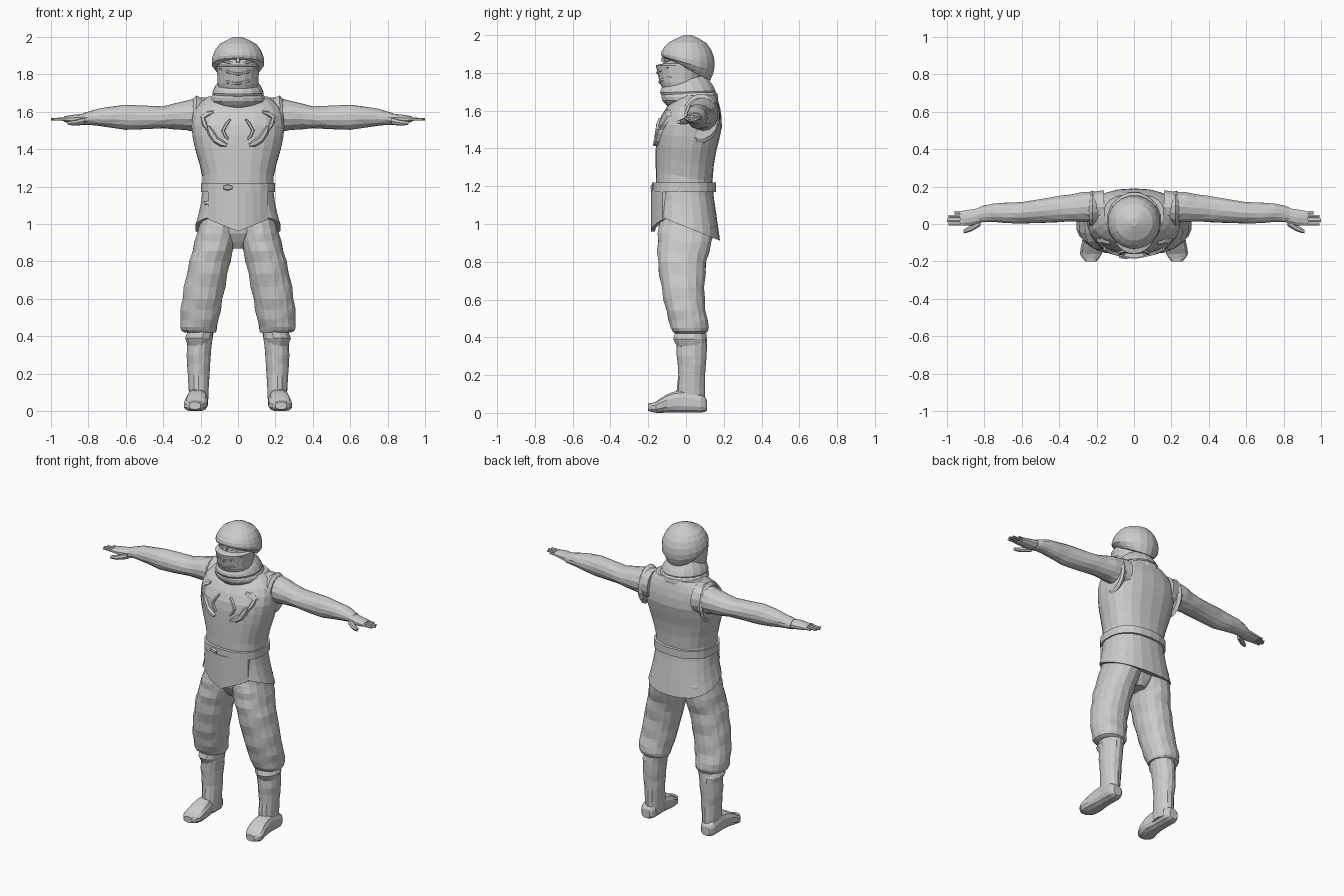
import bpy, bmesh, math
from mathutils import Vector
from mathutils.bvhtree import BVHTree

if "Cube" in bpy.data.objects:
    bpy.data.objects.remove(bpy.data.objects["Cube"])

grey = (.6, .6, .6, 1)
cloth = bpy.data.materials.new("plain_grey")
cloth.use_nodes = True
cloth.diffuse_color = grey
cloth.node_tree.nodes["Principled BSDF"].inputs["Base Color"].default_value = grey
surfaces = {}


def finish(name, bm):
    """Turn a bmesh into a flat shaded object and keep its surface for projecting."""
    bmesh.ops.recalc_face_normals(bm, faces=bm.faces[:])
    bmesh.ops.triangulate(bm, faces=[face for face in bm.faces if len(face.verts) == 4])
    surfaces[name] = BVHTree.FromBMesh(bm)
    mesh = bpy.data.meshes.new(name)
    bm.to_mesh(mesh)
    bm.free()
    mesh.materials.append(cloth)
    obj = bpy.data.objects.new(name, mesh)
    bpy.context.collection.objects.link(obj)


def smooth(rows, steps):
    """Fill in rows along a soft curve through the given ones."""
    rows = [Vector(row) for row in rows]
    padded = [rows[0], *rows, rows[-1]]
    filled = []
    for before, start, end, after in zip(padded, padded[1:], padded[2:], padded[3:]):
        leave, arrive = (end - before) / 2, (after - start) / 2
        for step in range(steps):
            t = step / steps
            ease = t * t * (3 - 2 * t)
            filled.append(start.lerp(end, ease) + leave * t * (1 - t) ** 2
                          - arrive * t * t * (1 - t))
    return filled + [rows[-1]]


def bridge(bm, loops, closed=True):
    """Skin consecutive loops of vertices and cap both ends."""
    count = len(loops[0])
    for lower, upper in zip(loops, loops[1:]):
        for i in range(count if closed else count - 1):
            j = (i + 1) % count
            bm.faces.new((lower[i], lower[j], upper[j], upper[i]))
    bm.faces.new(loops[0])
    bm.faces.new(loops[-1])


def loft(name, rows, axis="z", sides=16, side=1, power=2, steps=2, tilt=0, wrinkle=0):
    """Skin rounded sections given as position, centre u and v, radius u and v.

    The first section leans by tilt, fading out towards the last one."""
    bm = bmesh.new()
    loops = []
    sections = smooth(rows, steps)
    for index, (pos, cu, cv, ru, rv) in enumerate(sections):
        lean = tilt * (1 - index / (len(sections) - 1)) ** 2
        loop = []
        for i in range(sides):
            angle = math.tau * (i + .5) / sides
            cos, sin = math.cos(angle), math.sin(angle)
            swell = 1 + wrinkle * math.sin(pos * 50 + angle * 2)
            u = cu + math.copysign(abs(cos) ** (2 / power), cos) * ru * swell
            dv = math.copysign(abs(sin) ** (2 / power), sin) * rv * swell
            v, w = cv + dv, pos + lean * dv
            x, y, z = {"z": (u, v, w), "x": (w, u, v), "y": (u, w, v)}[axis]
            loop.append(bm.verts.new((x * side, y, z)))
        loops.append(loop)
    bridge(bm, loops)
    finish(name, bm)


def ridge(name, target, points, width, height, side=1):
    """Raised tapering fold following x, z points on the front of a part."""
    bm = bmesh.new()
    path = smooth(points, 2)
    loops = []
    for i, point in enumerate(path):
        along = (path[min(i + 1, len(path) - 1)] - path[max(i - 1, 0)]).normalized()
        across = Vector((-along.y, along.x)) * width / 2
        if i in (0, len(path) - 1):
            across /= 2
        loop = []
        for offset, lift in ((-1, -.004), (-.5, height), (.5, height), (1, -.004)):
            x, z = point + across * offset
            hit = surfaces[target].ray_cast(Vector((x * side, -1, z)), Vector((0, 1, 0)))[0]
            loop.append(bm.verts.new((x * side, hit.y - lift, z)))
        loops.append(loop)
    bridge(bm, loops, closed=False)
    finish(name, bm)


# Sleeveless tunic with a hem that drops towards the back
loft("tunic", [
    (.98, 0, .01, .23, .17), (1.1, 0, 0, .2, .16), (1.25, 0, -.01, .19, .15),
    (1.4, 0, 0, .23, .16), (1.52, 0, .02, .25, .17), (1.62, 0, .04, .23, .14),
    (1.68, 0, .06, .16, .1)], sides=22, power=2.4, tilt=-.4)
loft("hips", [(.87, 0, 0, .05, .08), (.95, 0, 0, .18, .13), (1.05, 0, 0, .2, .14)])

# Belt, slanting strap and buckle
loft("belt", [(1.17, 0, -.01, .2, .17), (1.22, 0, -.01, .2, .17)],
     sides=22, power=2.4, steps=1)
ridge("slanting_strap", "tunic", [(-.18, 1.11), (0, 1.15), (.17, 1.2)], .04, .015)
ridge("buckle", "belt", [(-.08, 1.195), (-.03, 1.195)], .04, .01)

# Pointed front flap below the belt, curved around the body
bm = bmesh.new()
columns = []
for i in range(-4, 5):
    x = i * .04
    front = 2.4 * x * x - .185
    corners = ((front, 1.18), (front, .96 + abs(x) * .4))
    columns.append([bm.verts.new((x, y, z)) for y, z in corners + tuple(
        (y + .02, z) for y, z in reversed(corners))])
bridge(bm, columns)
finish("front_flap", bm)

# Masked face, stepping back at the eye slit
loft("masked_face", [
    (1.64, 0, 0, .1, .09), (1.75, 0, -.03, .11, .11), (1.84, 0, -.03, .115, .13),
    (1.85, 0, -.01, .11, .11), (1.91, 0, 0, .11, .11)], sides=18, steps=1)
ridge("mask_fold_upper", "masked_face", [(-.1, 1.83), (0, 1.8), (.1, 1.83)], .02, .006)
ridge("mask_fold_lower", "masked_face", [(-.1, 1.77), (0, 1.75), (.1, 1.78)], .02, .006)
ridge("nose", "masked_face", [(0, 1.89), (0, 1.86)], .03, .015)

# Cap pulled down at the back, and two rolls of cowl
loft("cap", [
    (1.82, 0, .01, .11, .12), (1.85, 0, .01, .14, .14), (1.9, 0, .01, .135, .14),
    (1.96, 0, .01, .1, .1), (2, 0, .01, .02, .02)], sides=20, tilt=-.5)
loft("cowl_lower", [
    (1.61, 0, .03, .11, .13), (1.65, 0, .02, .15, .15), (1.69, 0, .02, .14, .15),
    (1.72, 0, .01, .11, .12)], tilt=-.1)
loft("cowl_upper", [
    (1.76, 0, 0, .1, .1), (1.74, 0, 0, .12, .13), (1.7, 0, .01, .14, .15),
    (1.68, 0, .01, .13, .14)], tilt=.3)

for label, side in (("left", 1), ("right", -1)):
    # Bare arm coming out of a rolled armhole
    loft(label + "_arm", [
        (.16, .09, 1.58, .09, .1), (.28, .09, 1.58, .08, .08), (.4, .08, 1.57, .07, .06),
        (.6, .06, 1.57, .06, .065), (.75, .06, 1.57, .05, .045), (.83, .05, 1.56, .04, .03)],
        axis="x", sides=14, side=side, wrinkle=.03)
    loft(label + "_armhole", [
        (.2, .08, 1.56, .09, .11), (.225, .08, 1.56, .1, .13), (.24, .08, 1.56, .09, .11)],
        axis="x", side=side, steps=1, tilt=-.1)

    # Hand with four fingers and a thumb
    loft(label + "_palm", [
        (.8, .05, 1.56, .04, .03), (.87, .035, 1.56, .045, .025), (.93, .03, 1.56, .04, .015)],
        axis="x", sides=10, side=side)
    for number, finger in enumerate(("index", "middle", "ring", "little")):
        y = number * .02
        tip = 1 - .01 * (number - 1) ** 2
        loft(f"{label}_{finger}_finger", [(.9, y, 1.56, .01, .01), (tip, y, 1.56, .01, .006)],
             axis="x", sides=6, side=side)
    loft(label + "_thumb", [
        (.82, .01, 1.55, .02, .02), (.87, -.02, 1.54, .02, .015), (.91, -.04, 1.54, .01, .01)],
        axis="x", sides=7, side=side)

    # Baggy trouser leg gathered under the knee
    loft(label + "_trouser", [
        (.42, .2, .02, .08, .08), (.45, .21, .02, .1, .1), (.6, .19, -.01, .11, .11),
        (.8, .15, -.02, .11, .13), (.95, .11, 0, .11, .15), (1.05, .1, 0, .1, .13)],
        side=side, steps=3, power=2.2, wrinkle=.03)

    # Boot shaft, cuff and foot
    loft(label + "_boot", [
        (.03, .21, .02, .05, .08), (.2, .21, .03, .06, .07), (.3, .21, .03, .065, .08),
        (.42, .2, .03, .07, .08)], sides=14, side=side, wrinkle=.02)
    loft(label + "_boot_cuff", [
        (.35, .21, .03, .06, .08), (.39, .21, .02, .075, .09), (.43, .2, .02, .07, .08)],
        sides=12, side=side, steps=1)
    loft(label + "_foot", [
        (.11, .22, .04, .03, .03), (.08, .22, .05, .05, .05), (-.02, .22, .06, .05, .06),
        (-.1, .22, .05, .06, .05), (-.16, .23, .03, .06, .03), (-.2, .23, .03, .03, .02)],
        axis="y", sides=12, side=side, power=2.8)

    # Raised ornaments on the chest, and the eye above the mask
    ridge(label + "_chest_hook", "tunic", [(.13, 1.6), (.19, 1.57), (.16, 1.5)], .03, .014, side)
    ridge(label + "_chest_blade", "tunic", [(.16, 1.52), (.12, 1.45), (.06, 1.42)], .04, .018, side)
    ridge(label + "_chest_curl", "tunic", [(.04, 1.56), (.08, 1.5), (.05, 1.45)], .02, .012, side)
    ridge(label + "_eye", "masked_face", [(.03, 1.86), (.08, 1.87)], .02, .006, side)
